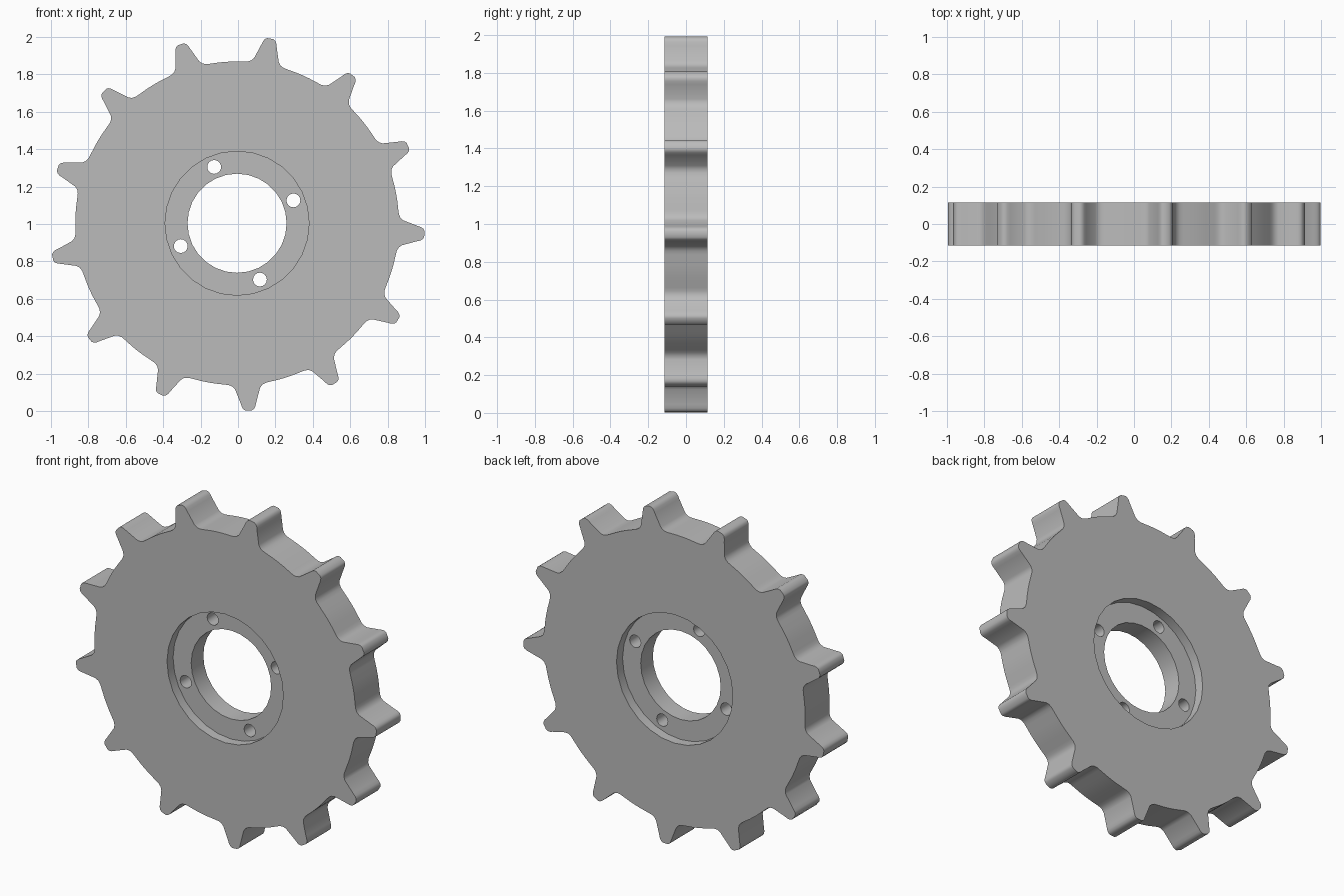
import bpy, bmesh
from math import cos, sin, pi, radians
from mathutils import Vector

cube = bpy.data.objects.get("Cube")
if cube:
    bpy.data.objects.remove(cube)

TEETH = 13
CENTRE = Vector((-0.005, 0, 1.004))
TOOTH_PHASE = radians(-3.3)
BOLT_PHASE = radians(22.1)
ROOT, RECESS, BORE = 0.865, 0.385, 0.265

steel = bpy.data.materials.new("grey steel")
steel.use_nodes = True
GREY = (0.5, 0.5, 0.5, 1)
steel.diffuse_color = GREY
steel.node_tree.nodes["Principled BSDF"].inputs["Base Color"].default_value = GREY


def circle(radius, sides, cx=0, cz=0):
    return [(cx + radius * cos(2 * pi * i / sides), cz + radius * sin(2 * pi * i / sides))
            for i in range(sides)]


def toothed_outline():
    # one flank from root fillet to rounded tip: (radius along tooth, half width)
    flank = [(0.857, 0.118), (0.861, 0.098), (0.870, 0.080), (0.886, 0.067), (0.965, 0.041),
             (0.983, 0.036), (0.996, 0.028), (1.003, 0.016)]
    tooth = [(r, -w) for r, w in flank] + [(r, w) for r, w in reversed(flank)]
    step = 2 * pi / TEETH
    points = []
    for t in range(TEETH):
        a = TOOTH_PHASE + t * step
        points += [(r * cos(a) - w * sin(a), r * sin(a) + w * cos(a)) for r, w in tooth]
        # root arc between neighbouring teeth
        for k in (0.41, 0.5, 0.59):
            points.append((ROOT * cos(a + k * step), ROOT * sin(a + k * step)))
    return points


def slab(name, loops, thickness):
    """Fill an outline with holes and give it depth along y."""
    bm = bmesh.new()
    edges = []
    for loop in loops:
        vs = [bm.verts.new((x, -thickness / 2, z)) for x, z in loop]
        edges += [bm.edges.new((v, vs[i - 1])) for i, v in enumerate(vs)]
    bmesh.ops.triangle_fill(bm, edges=edges, use_beauty=True, normal=(0, -1, 0))
    out = bmesh.ops.extrude_face_region(bm, geom=bm.faces[:], use_keep_orig=True)
    moved = [v for v in out["geom"] if isinstance(v, bmesh.types.BMVert)]
    bmesh.ops.translate(bm, verts=moved, vec=(0, thickness, 0))
    bmesh.ops.recalc_face_normals(bm, faces=bm.faces[:])
    mesh = bpy.data.meshes.new(name)
    bm.to_mesh(mesh)
    bm.free()
    mesh.materials.append(steel)
    obj = bpy.data.objects.new(name, mesh)
    obj.location = CENTRE
    bpy.context.collection.objects.link(obj)
    bpy.ops.object.select_all(action="DESELECT")
    obj.select_set(True)
    bpy.context.view_layer.objects.active = obj
    bpy.ops.object.shade_smooth_by_angle(angle=radians(32))
    return obj


# Toothed plate, open where the hub sits
slab("toothed_plate", [toothed_outline(), circle(RECESS, 28)], 0.23)

# Thinner hub ring, recessed on both sides, with bore and four bolt holes
bolts = [circle(0.037, 16, 0.325 * cos(BOLT_PHASE + i * pi / 2), 0.325 * sin(BOLT_PHASE + i * pi / 2))
         for i in range(4)]
slab("hub_ring", [circle(RECESS, 28), circle(BORE, 28)] + bolts, 0.115)
